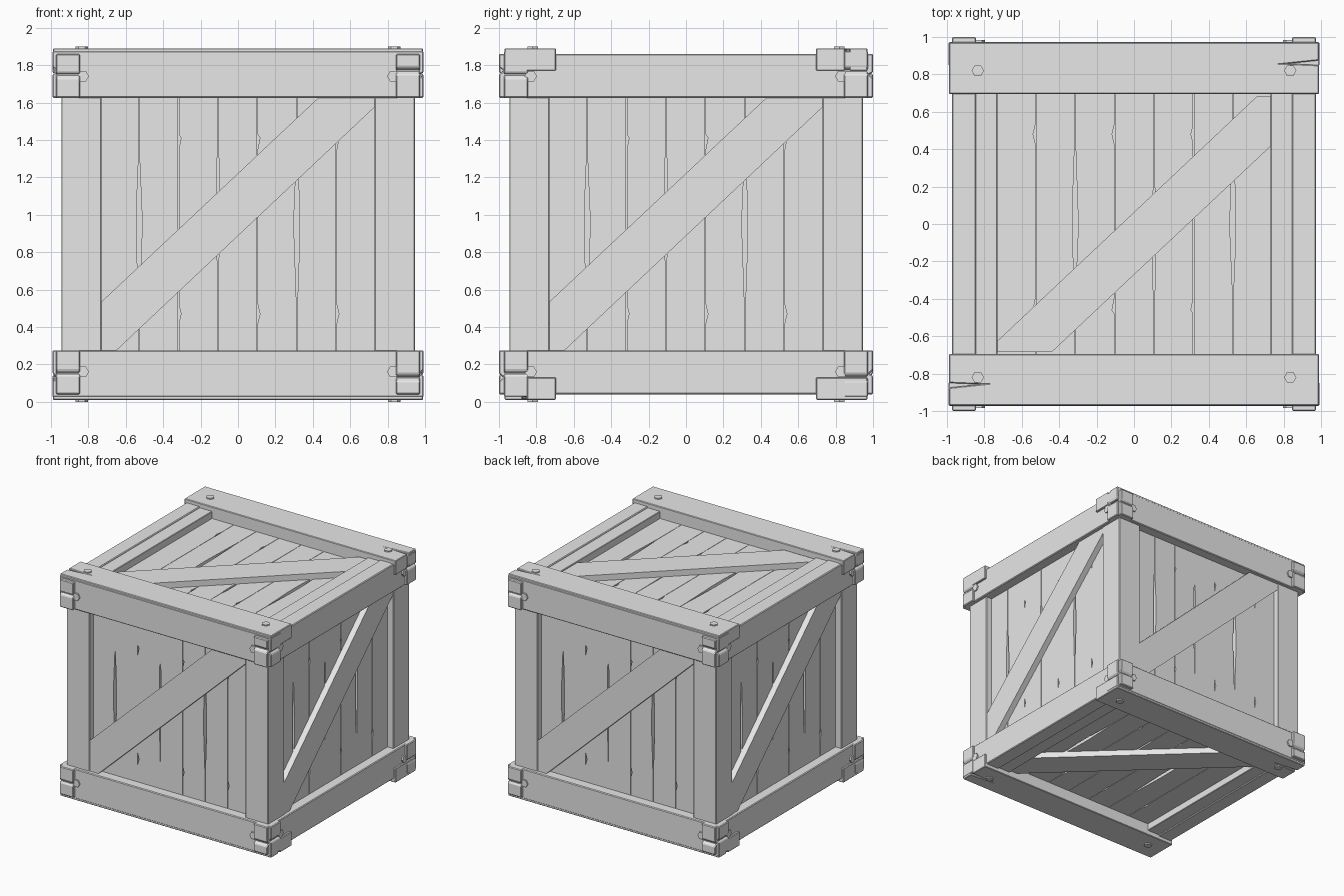
import bpy, bmesh, math
from mathutils import Matrix, Vector

cube = bpy.data.objects.get("Cube")
if cube:
    bpy.data.objects.remove(cube, do_unlink=True)

grey = bpy.data.materials.new("plain grey wood")
grey.use_nodes = True
grey.diffuse_color = (0.8, 0.8, 0.8, 1)
grey.node_tree.nodes["Principled BSDF"].inputs["Base Color"].default_value = (0.8, 0.8, 0.8, 1)

MID = 0.95                      # height of the crate centre
OPEN_U, OPEN_V = 0.73, 0.675    # half size of the framed opening


def frame(u, v, w):
    """Matrix for a crate face: across, up and outward directions."""
    m = Matrix((u, v, w)).transposed().to_4x4()
    m.translation = (0, 0, MID)
    return m


def prism(name, outline, w0, w1, m, bevel=0.0):
    """Extrude a face-plane outline from depth w0 to w1."""
    bm = bmesh.new()
    low = [bm.verts.new(m @ Vector((u, v, w0))) for u, v in outline]
    high = [bm.verts.new(m @ Vector((u, v, w1))) for u, v in outline]
    bm.faces.new(low)
    bm.faces.new(high)
    n = len(outline)
    for i in range(n):
        j = (i + 1) % n
        bm.faces.new((low[i], low[j], high[j], high[i]))
    bmesh.ops.recalc_face_normals(bm, faces=bm.faces[:])
    mesh = bpy.data.meshes.new(name)
    bm.to_mesh(mesh)
    bm.free()
    mesh.materials.append(grey)
    ob = bpy.data.objects.new(name, mesh)
    bpy.context.collection.objects.link(ob)
    if bevel:
        mod = ob.modifiers.new("worn edges", 'BEVEL')
        mod.width = bevel
        mod.segments = 1
        mod.limit_method = 'ANGLE'
    return ob


def rect(u0, u1, v0, v1):
    return [(u0, v0), (u1, v0), (u1, v1), (u0, v1)]


def bolt(name, u, v, w0, w1, m):
    r = 0.033
    prism(name, [(u + r * math.cos(k * math.pi / 3), v + r * math.sin(k * math.pi / 3))
                 for k in range(6)], w0, w1, m)


def seam(i, side):
    """Points up one edge of a plank: long splits and short chips alternate."""
    u = -OPEN_U + 0.211 * i - 0.01
    end = OPEN_V + 0.03
    if i == 0 or i == 7:
        u = OPEN_U * (-1 if i == 0 else 1)
        return [(u, -end), (u, end)]
    u += side * 0.0015
    if i % 2:
        wide = 0.006 if i == 3 else 0.013
        peak = 0.25 if i == 3 else 0.0
        mids = [(u, -0.45), (u + side * wide, peak - 0.07), (u + side * wide, peak + 0.07), (u, 0.38)]
    elif side > 0:
        mids = [(u, -0.53), (u + 0.012, -0.48), (u, -0.43), (u, 0.4), (u + 0.012, 0.46), (u, 0.48)]
    else:
        mids = []
    return [(u, -end)] + mids + [(u, end)]


def panel(name, m, top):
    """Seven split planks with a diagonal brace."""
    for i in range(7):
        outline = seam(i, 1) + seam(i + 1, -1)[::-1]
        prism(name + "_plank", outline, top - 0.06, top, m)
    U, V = OPEN_U, OPEN_V + 0.01
    prism(name + "_brace", [(-U, -0.415), (0.44, V), (U, V), (U, 0.625), (-0.66, -V), (-U, -V)],
          top - 0.02, top + 0.05, m)


X, Y, Z = Vector((1, 0, 0)), Vector((0, 1, 0)), Vector((0, 0, 1))
front = frame(X, Z, -Y)
sides = {"front": front, "right": frame(Y, Z, X),
         "back": frame(-X, Z, Y), "left": frame(-Y, Z, -X)}
lids = {"top": frame(-X, -Y, Z), "bottom": frame(-X, Y, -Z)}

# Inner core behind the plank seams
prism("inner_core", rect(-0.85, 0.85, -0.8, 0.8), -0.85, 0.85, front)

# Corner posts
for sx in (-1, 1):
    for sy in (-1, 1):
        prism("corner_post", rect(sx * OPEN_U, sx * 0.945, sy * OPEN_U, sy * 0.945),
              -0.75, 0.75, lids["top"], 0.005)

# Four walls: planks, brace, upper and lower boards with nicked ends, bolts
for name, m in sides.items():
    panel(name, m, 0.89)
    long_way = name in ("front", "back")
    length = 0.992 if long_way else 1.0
    height = 0.925 if long_way else 0.91
    for s in (-1, 1):
        outline = [(-length, s * 0.675), (length, s * 0.675), (length, s * 0.78),
                   (length - 0.02, s * 0.8), (length, s * 0.81), (length, s * height),
                   (-length, s * height), (-length, s * 0.84), (-length + 0.025, s * 0.82),
                   (-length, s * 0.8)]
        prism(name + "_board", outline, 0.845, 0.973, m, 0.006)
        for t in (-1, 1):
            bolt(name + "_bolt", t * 0.83, s * 0.79, 0.96, 0.985, m)

# Lid and base: planks, brace, rails, cross boards split at one end, bolts
for name, m in lids.items():
    panel(name, m, 0.84)
    for s in (-1, 1):
        prism(name + "_rail", rect(s * OPEN_U, s * 0.945, -0.75, 0.75), 0.75, 0.9, m, 0.004)
        e = s * 0.99
        outline = [(-e, s * 0.695), (e, s * 0.695), (e, s * 0.97), (-e, s * 0.97),
                   (-e, s * 0.875), (-s * 0.82, s * 0.857), (-e, s * 0.85)]
        if s > 0:
            outline = [(-u, v) for u, v in outline]
        else:
            outline = [(-u, v) for u, v in outline]
        prism(name + "_cross_board", outline, 0.82, 0.94, m, 0.005)
        for t in (-1, 1):
            bolt(name + "_bolt", t * 0.835, s * 0.82, 0.93, 0.95, m)
